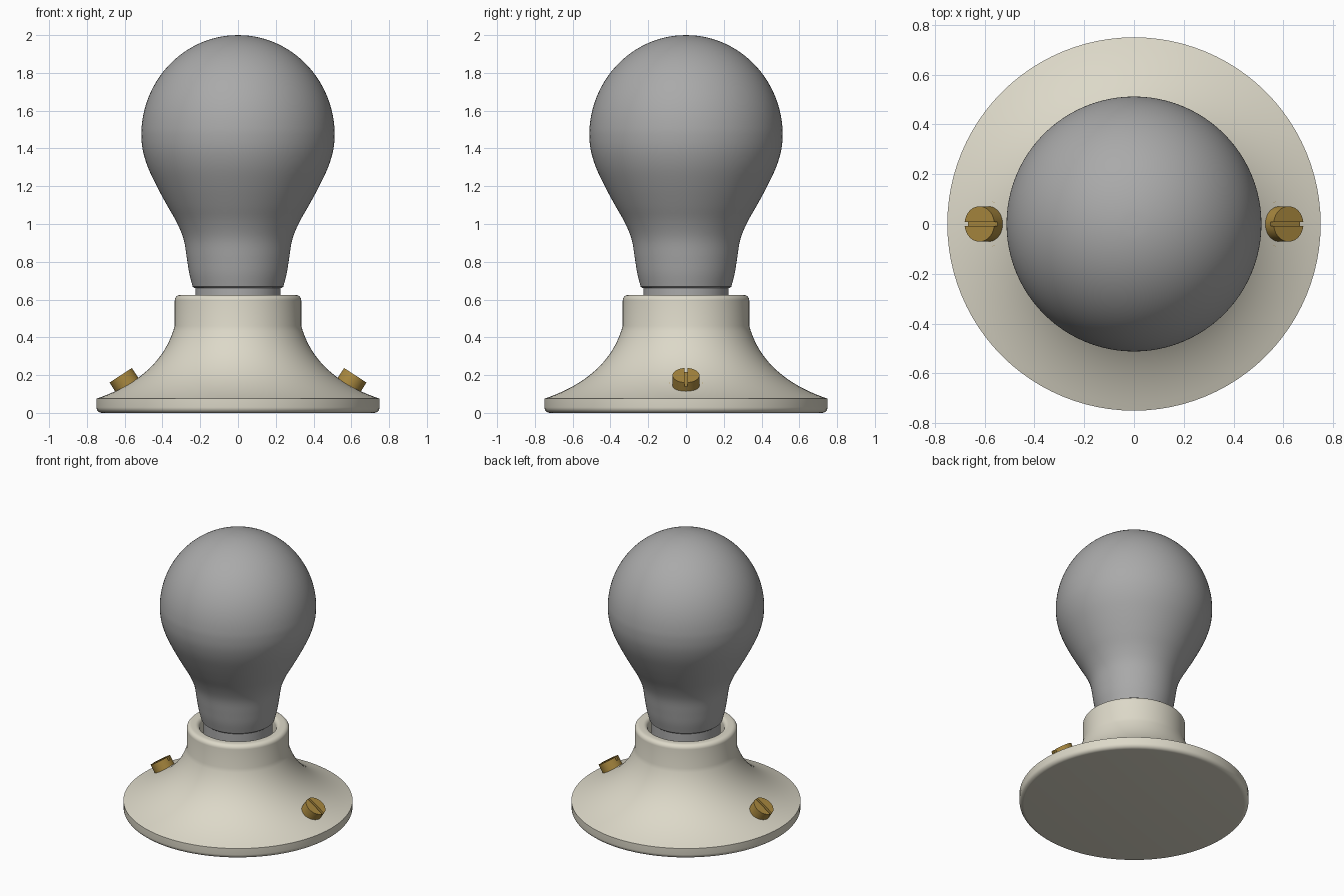
import bpy, bmesh, math
from mathutils import Vector, Matrix

cube = bpy.data.objects.get("Cube")
if cube:
    bpy.data.objects.remove(cube)


def material(name, rgb):
    mat = bpy.data.materials.new(name)
    mat.use_nodes = True
    colour = (*rgb, 1)
    mat.diffuse_color = colour
    mat.node_tree.nodes["Principled BSDF"].inputs["Base Color"].default_value = colour
    return mat


grey = material("grey glass", (0.40, 0.40, 0.40))
cream = material("cream porcelain", (0.72, 0.69, 0.58))
brass = material("brass", (0.40, 0.25, 0.05))


def finish(bm, name, mat, angle=35):
    bmesh.ops.recalc_face_normals(bm, faces=bm.faces)
    mesh = bpy.data.meshes.new(name)
    bm.to_mesh(mesh)
    bm.free()
    mesh.materials.append(mat)
    obj = bpy.data.objects.new(name, mesh)
    bpy.context.collection.objects.link(obj)
    bpy.ops.object.select_all(action="DESELECT")
    obj.select_set(True)
    bpy.context.view_layer.objects.active = obj
    bpy.ops.object.shade_smooth_by_angle(angle=math.radians(angle))
    return obj


def lathe(name, profile, mat, steps=96):
    """Spin an (r, z) profile around the z axis."""
    bm = bmesh.new()
    verts = [bm.verts.new((r, 0, z)) for r, z in profile]
    edges = [bm.edges.new(pair) for pair in zip(verts, verts[1:])]
    bmesh.ops.spin(bm, geom=verts + edges, cent=(0, 0, 0), axis=(0, 0, 1),
                   angle=math.tau, steps=steps)
    bmesh.ops.remove_doubles(bm, verts=bm.verts, dist=0.0005)
    return finish(bm, name, mat)


def spline(points, n=5):
    """Smooth curve through the points."""
    p = [Vector(q) for q in points]
    p = [2 * p[0] - p[1]] + p + [2 * p[-1] - p[-2]]
    out = []
    for a, b, c, d in zip(p, p[1:], p[2:], p[3:]):
        for i in range(n):
            t = i / n
            out.append(0.5 * (2 * b + (c - a) * t + (2 * a - 5 * b + 4 * c - d) * t**2
                              + (3 * b - a - 3 * c + d) * t**3))
    return out + [p[-2]]


def arc(cx, cz, rx, rz, start, end, n=6):
    angles = [math.radians(start + (end - start) * i / n) for i in range(n + 1)]
    return [(cx + rx * math.cos(a), cz + rz * math.sin(a)) for a in angles]


# Porcelain base: flat foot, flared body, rounded collar and hollow socket
a, b, c = Vector((0.75, 0.075)), Vector((0.41, 0.19)), Vector((0.335, 0.46))
flare = [a * (1 - t)**2 + b * 2 * t * (1 - t) + c * t**2
         for t in [i / 20 for i in range(21)]]
base = ([(0, 0)] + arc(0.72, 0.03, 0.03, 0.03, -90, 0) + flare
        + arc(0.305, 0.595, 0.03, 0.03, 0, 90)
        + arc(0.28, 0.595, 0.03, 0.03, 90, 180) + [(0.25, 0.4), (0, 0.4)])
lathe("lamp_base", base, cream)

# Glass bulb: waisted stem running into a round dome
dome = arc(0, 1.47, 0.512, 0.53, 0, 90, 14)
stem = [(0.24, 0.668), (0.258, 0.74), (0.271, 0.82), (0.288, 0.92), (0.325, 1.01),
        (0.376, 1.1), (0.43, 1.2), (0.477, 1.3), (0.504, 1.39)]
lathe("glass_bulb", [(0, 0.66), (0.23, 0.66)] + spline(stem + dome, 4), grey)

# Bulb cap sitting inside the socket
lathe("bulb_cap", [(0, 0.4), (0.225, 0.4), (0.225, 0.665), (0, 0.665)], grey)


def prism(bm, outline, z0, z1):
    low = [bm.verts.new((x, y, z0)) for x, y in outline]
    high = [bm.verts.new((x, y, z1)) for x, y in outline]
    bm.faces.new(low[::-1])
    bm.faces.new(high)
    for i in range(len(low)):
        j = (i + 1) % len(low)
        bm.faces.new((low[i], low[j], high[j], high[i]))


# Slotted brass screws with washers, one on each side
RADIUS, SLOT = 0.071, 0.009
for side, label in ((1, "left"), (-1, "right")):
    place = (Matrix.Translation((side * 0.621, 0, 0.199))
             @ Matrix.Rotation(side * math.radians(33), 4, "Y"))
    head = bmesh.new()
    prism(head, arc(0, 0, RADIUS, RADIUS, 0, 352.5, 47), -0.1, -0.025)
    edge = math.degrees(math.asin(SLOT / RADIUS))
    for turn in (0, 180):
        prism(head, arc(0, 0, RADIUS, RADIUS, turn + edge, turn + 180 - edge, 24),
              -0.025, 0)
    bmesh.ops.transform(head, matrix=place, verts=head.verts)
    finish(head, label + "_screw_head", brass)

    washer = bmesh.new()
    prism(washer, arc(0, 0, 0.092, 0.092, 0, 352.5, 47), -0.1, -0.066)
    bmesh.ops.transform(washer, matrix=place, verts=washer.verts)
    finish(washer, label + "_screw_washer", brass)
